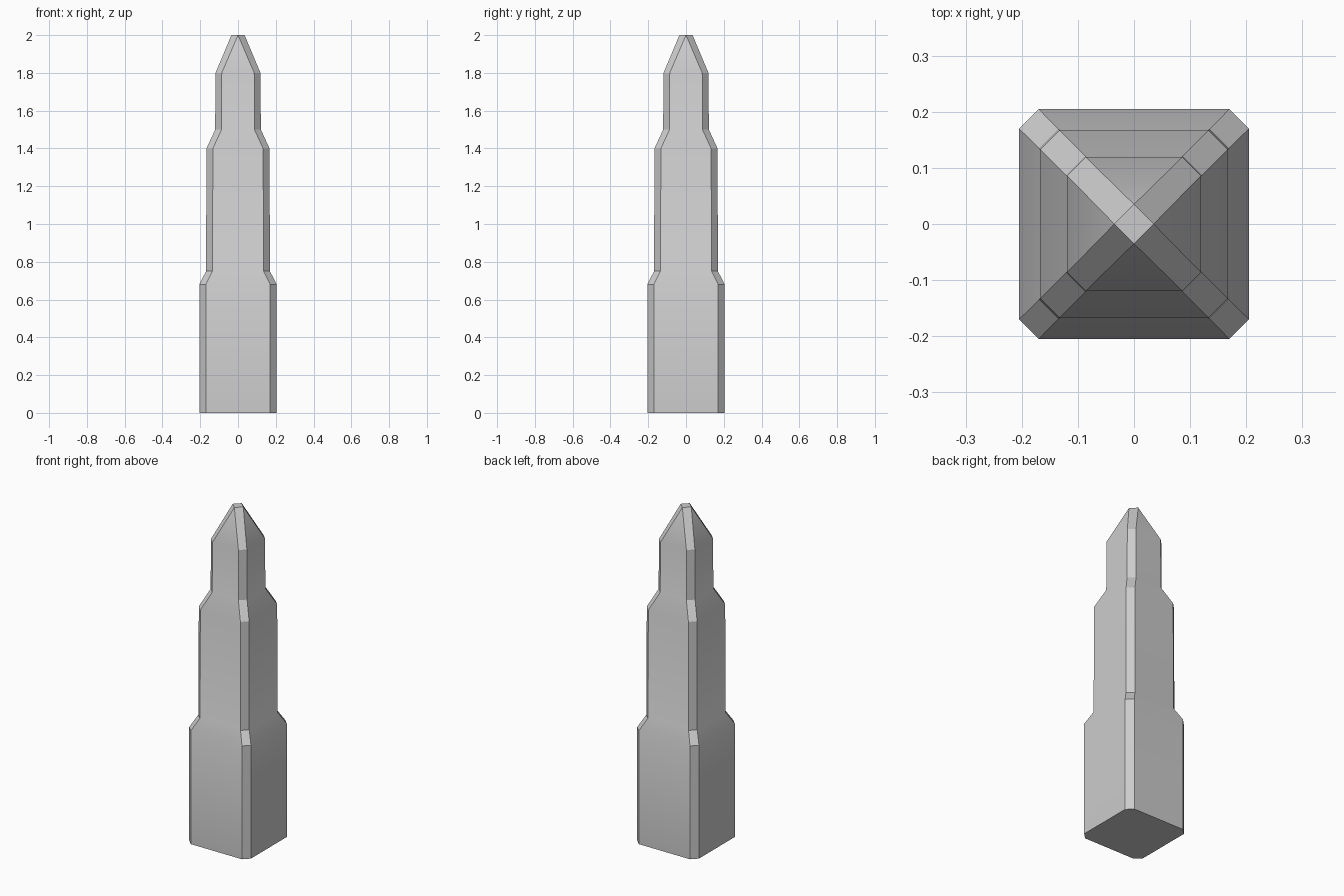
import bpy, bmesh, math

if "Cube" in bpy.data.objects:
    bpy.data.objects.remove(bpy.data.objects["Cube"])

# Chamfered-square sections: height, half width, flat half length
SECTIONS = [
    (0.00, 0.205, 0.170),
    (0.68, 0.205, 0.170),
    (0.75, 0.169, 0.135),
    (1.40, 0.167, 0.133),
    (1.50, 0.121, 0.087),
    (1.80, 0.119, 0.086),
    (2.00, 0.035, 0.000),   # tip closes to a small diamond
]


def ring(bm, z, h, f):
    pts = []
    for k in range(4):
        c, s = math.cos(k * math.pi / 2), math.sin(k * math.pi / 2)
        for x, y in ((h, -f), (h, f)):
            pts.append(bm.verts.new((x * c - y * s, x * s + y * c, z)))
    return pts


# Stepped body with shoulders and pointed tip
bm = bmesh.new()
rings = [ring(bm, *s) for s in SECTIONS]
for a, b in zip(rings, rings[1:]):
    for i in range(8):
        j = (i + 1) % 8
        bm.faces.new((a[i], a[j], b[j], b[i]))
bm.faces.new(rings[0][::-1])
bm.faces.new(rings[-1])
bmesh.ops.remove_doubles(bm, verts=bm.verts[:], dist=0.0005)
bmesh.ops.recalc_face_normals(bm, faces=bm.faces[:])

mesh = bpy.data.meshes.new("stepped_spike")
bm.to_mesh(mesh)
bm.free()
obj = bpy.data.objects.new("stepped_spike", mesh)
bpy.context.collection.objects.link(obj)
bpy.context.view_layer.objects.active = obj
obj.select_set(True)
bpy.ops.object.shade_smooth_by_angle(angle=math.radians(30))
